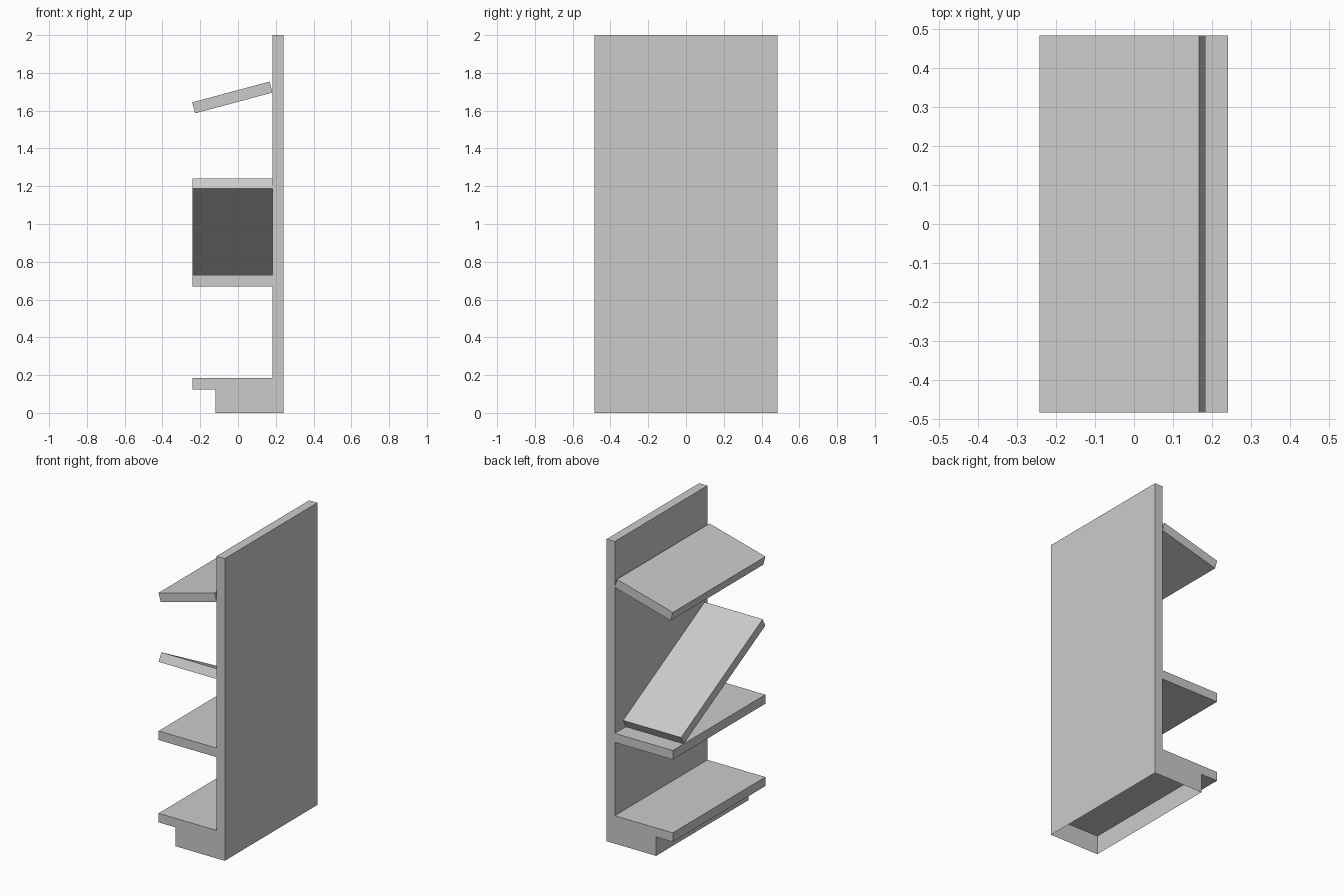
import bpy, bmesh
from math import radians

if "Cube" in bpy.data.objects:
    bpy.data.objects.remove(bpy.data.objects["Cube"])

HALF_W = 0.484                            # half the width along y
X_FRONT, X_PANEL, X_BACK = -0.242, 0.182, 0.242
X_KICK = -0.12
THICK = 0.06
DEPTH = X_PANEL - X_FRONT


def add_mesh(name, bm):
    me = bpy.data.meshes.new(name)
    bm.to_mesh(me)
    bm.free()
    ob = bpy.data.objects.new(name, me)
    bpy.context.collection.objects.link(ob)
    return ob


def shelf(name, center, rotation=(0, 0, 0)):
    bm = bmesh.new()
    bmesh.ops.create_cube(bm, size=1)
    bmesh.ops.scale(bm, vec=(DEPTH, 2 * HALF_W, THICK), verts=bm.verts)
    ob = add_mesh(name, bm)
    ob.location = center
    ob.rotation_euler = [radians(a) for a in rotation]
    return ob


# Back panel, bottom shelf and kick base as one extruded profile
profile = [(X_KICK, 0), (X_BACK, 0), (X_BACK, 2), (X_PANEL, 2),
           (X_PANEL, 0.185), (X_FRONT, 0.185), (X_FRONT, 0.125), (X_KICK, 0.125)]
bm = bmesh.new()
face = bm.faces.new([bm.verts.new((x, -HALF_W, z)) for x, z in profile])
ext = bmesh.ops.extrude_face_region(bm, geom=[face], use_keep_orig=True)
bmesh.ops.translate(bm, vec=(0, 2 * HALF_W, 0),
                    verts=[g for g in ext["geom"] if isinstance(g, bmesh.types.BMVert)])
bmesh.ops.recalc_face_normals(bm, faces=bm.faces)
# Open underside with a recessed ceiling
bmesh.ops.delete(bm, geom=[f for f in bm.faces if all(v.co.z < 1e-4 for v in f.verts)],
                 context='FACES_ONLY')
bm.faces.new([bm.verts.new((x, y, 0.125)) for x, y in
              ((X_KICK, -HALF_W), (X_KICK, HALF_W), (X_BACK, HALF_W), (X_BACK, -HALF_W))])
add_mesh("back_panel_and_base", bm)

# Loose shelves: level, fallen sideways, sagging forward
mid_x = (X_FRONT + X_PANEL) / 2
shelf("level_shelf", (mid_x, 0, 0.70))
shelf("fallen_shelf", (mid_x, -0.0435, 0.985), (-28.2, 0, 0))
shelf("sagging_shelf", (mid_x, 0, 1.67), (0, -15, 0))
